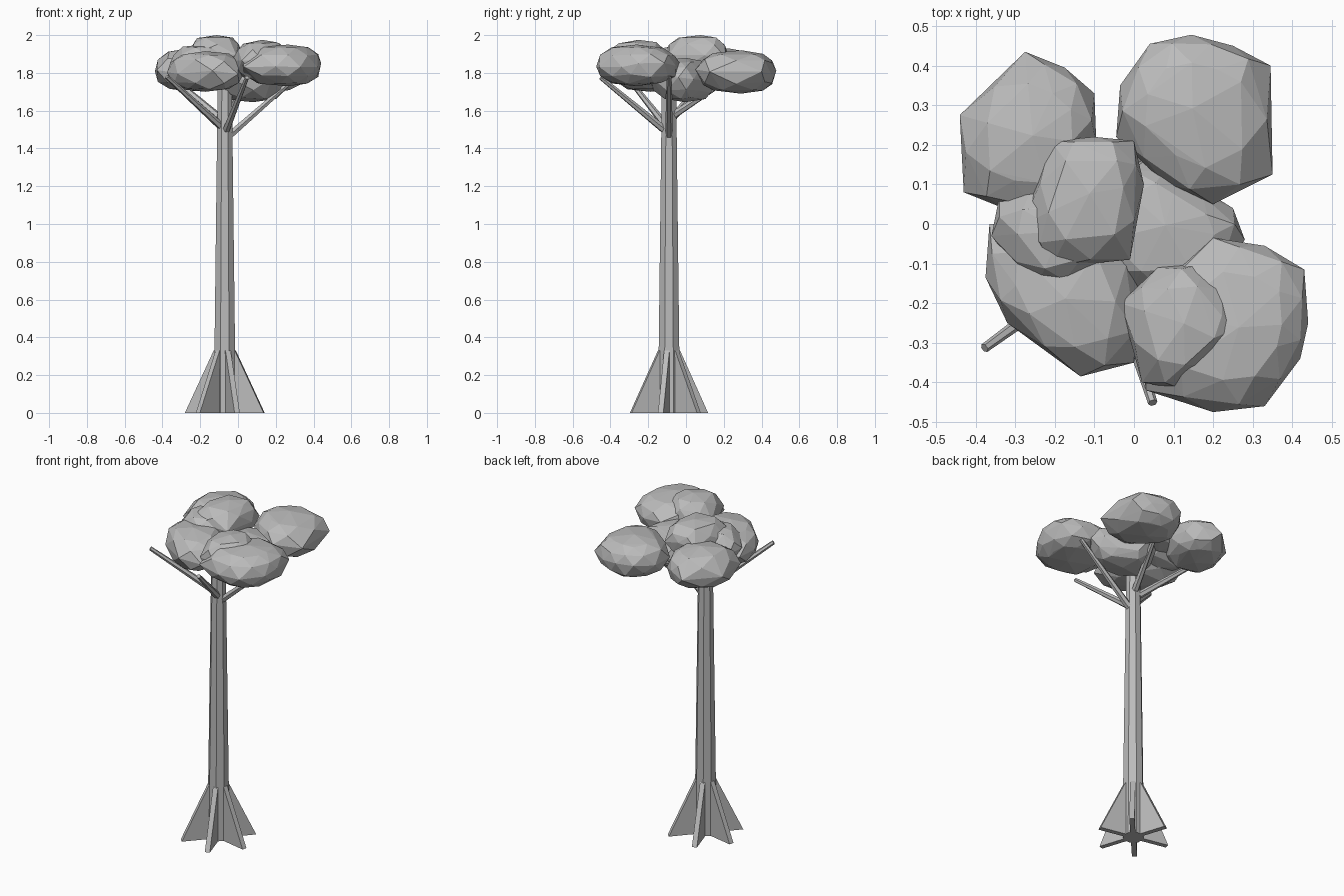
import bpy, bmesh, math, random
from mathutils import Vector

random.seed(7)
cube = bpy.data.objects.get("Cube")
if cube:
    bpy.data.objects.remove(cube, do_unlink=True)

mat = bpy.data.materials.new("plain grey")
mat.use_nodes = True
GREY = (0.5, 0.5, 0.5, 1)
mat.diffuse_color = GREY
mat.node_tree.nodes["Principled BSDF"].inputs["Base Color"].default_value = GREY

CENTRE = Vector((-0.07, -0.09, 0))


def finish(bm, name):
    bmesh.ops.recalc_face_normals(bm, faces=bm.faces)
    mesh = bpy.data.meshes.new(name)
    bm.to_mesh(mesh)
    bm.free()
    mesh.materials.append(mat)
    obj = bpy.data.objects.new(name, mesh)
    bpy.context.collection.objects.link(obj)
    return obj


def polar(radius, degrees, z):
    a = math.radians(degrees)
    return CENTRE + Vector((radius * math.cos(a), radius * math.sin(a), z))


def loft(bm, rings):
    """Skin a list of vertex rings and cap both ends."""
    rings = [[bm.verts.new(p) for p in ring] for ring in rings]
    n = len(rings[0])
    for low, high in zip(rings, rings[1:]):
        for i in range(n):
            j = (i + 1) % n
            bm.faces.new((low[i], low[j], high[j], high[i]))
    bm.faces.new(rings[0][::-1])
    bm.faces.new(rings[-1])


# Eight-sided tapering trunk
bm = bmesh.new()
loft(bm, [[polar(r, 45 * i + 22.5, z) for i in range(8)]
          for r, z in ((0.061, 0), (0.059, 0.33), (0.041, 1.72))])
finish(bm, "trunk")

# Six buttress roots
for k in range(6):
    angle = 48 + 60 * k
    out = polar(1, angle, 0) - CENTRE
    side = Vector((-out.y, out.x, 0)) * 0.0145
    profile = [CENTRE + out * 0.03, CENTRE + out * 0.213,
               CENTRE + out * 0.057 + Vector((0, 0, 0.33)),
               CENTRE + out * 0.03 + Vector((0, 0, 0.33))]
    bm = bmesh.new()
    loft(bm, [[p + side * s for p in profile] for s in (-1, 1)])
    finish(bm, f"buttress_root_{k + 1}")

# Five branches fanning out under the crown
for k, (low, high) in enumerate([(1.46, 1.78), (1.57, 1.8), (1.55, 1.8),
                                 (1.51, 1.78), (1.49, 1.775)]):
    start, end = polar(0.015, 72 * k, low), polar(0.38, 72 * k, high)
    turn = (end - start).to_track_quat('Z', 'Y')
    bm = bmesh.new()
    loft(bm, [[p + turn @ Vector((r * math.cos(i * math.pi / 3),
                                  r * math.sin(i * math.pi / 3), 0))
               for i in range(6)] for p, r in ((start, 0.021), (end, 0.012))])
    finish(bm, f"branch_{k + 1}")


def leaf_clump(name, bottom, top, points):
    """Faceted boulder: shrinking copies of a plan outline, hulled."""
    outline = [Vector(p) for p in points]
    halfway = [(a + b) / 2 for a, b in zip(outline, outline[1:] + outline[:1])]
    centre = sum(outline, Vector((0, 0))) / len(outline)
    middle, half = (bottom + top) / 2, (top - bottom) / 2
    bm = bmesh.new()

    def ring(plan, scale, level, wobble):
        for p in plan:
            flat = centre + (p - centre) * scale
            z = level + random.uniform(-wobble, wobble)
            bm.verts.new((flat.x, flat.y, middle + half * z))

    ring(outline, 1, 0, 0.15)
    for sign in (-1, 1):
        ring(halfway, 0.94, sign * 0.5, 0.08)
        ring(outline, 0.62, sign * 0.84, 0.05)
        bm.verts.new((centre.x, centre.y, middle + half * sign))
    hull = bmesh.ops.convex_hull(bm, input=bm.verts)
    inside = {v for v in hull["geom_interior"] if isinstance(v, bmesh.types.BMVert)}
    bmesh.ops.delete(bm, geom=list(inside), context='VERTS')
    finish(bm, name)


# Crown of overlapping leaf clumps
leaf_clump("back_right_leaves", 1.70, 1.93, [
    (-0.44, 0.275), (-0.275, 0.435), (-0.175, 0.395), (-0.1, 0.33),
    (-0.095, 0.2), (-0.2, 0.03), (-0.33, 0.04), (-0.43, 0.08)])
leaf_clump("back_left_leaves", 1.69, 1.92, [
    (-0.045, 0.22), (-0.035, 0.35), (0.04, 0.455), (0.145, 0.478),
    (0.25, 0.45), (0.345, 0.4), (0.35, 0.125), (0.2, 0.05), (0.08, 0.1)])
leaf_clump("top_leaves", 1.79, 2.0, [
    (-0.28, 0.0), (-0.21, 0.21), (-0.1, 0.22), (0.0, 0.21),
    (0.025, 0.1), (-0.01, -0.09), (-0.21, -0.11)])
leaf_clump("front_right_leaves", 1.70, 1.915, [
    (-0.365, 0.0), (-0.375, -0.135), (-0.32, -0.25), (-0.135, -0.385),
    (0.0, -0.35), (0.03, -0.2), (-0.05, 0.0)])
leaf_clump("right_leaves", 1.75, 1.95, [
    (-0.34, 0.07), (-0.36, -0.03), (-0.25, -0.17), (-0.1, -0.13),
    (0.0, -0.05), (-0.05, 0.09), (-0.2, 0.09)])
leaf_clump("middle_leaves", 1.645, 1.88, [
    (-0.15, -0.06), (-0.06, 0.12), (0.04, 0.17), (0.11, 0.11), (0.25, 0.04),
    (0.28, -0.04), (0.18, -0.18), (-0.02, -0.19)])
leaf_clump("front_left_leaves", 1.73, 1.95, [
    (0.0, -0.2), (0.2, -0.035), (0.33, -0.055), (0.43, -0.115), (0.44, -0.25),
    (0.42, -0.34), (0.33, -0.46), (0.2, -0.475), (0.03, -0.42)])
leaf_clump("front_leaves", 1.755, 1.975, [
    (-0.035, -0.2), (0.06, -0.11), (0.18, -0.1), (0.28, -0.22),
    (0.25, -0.31), (0.13, -0.42), (0.02, -0.4)])
